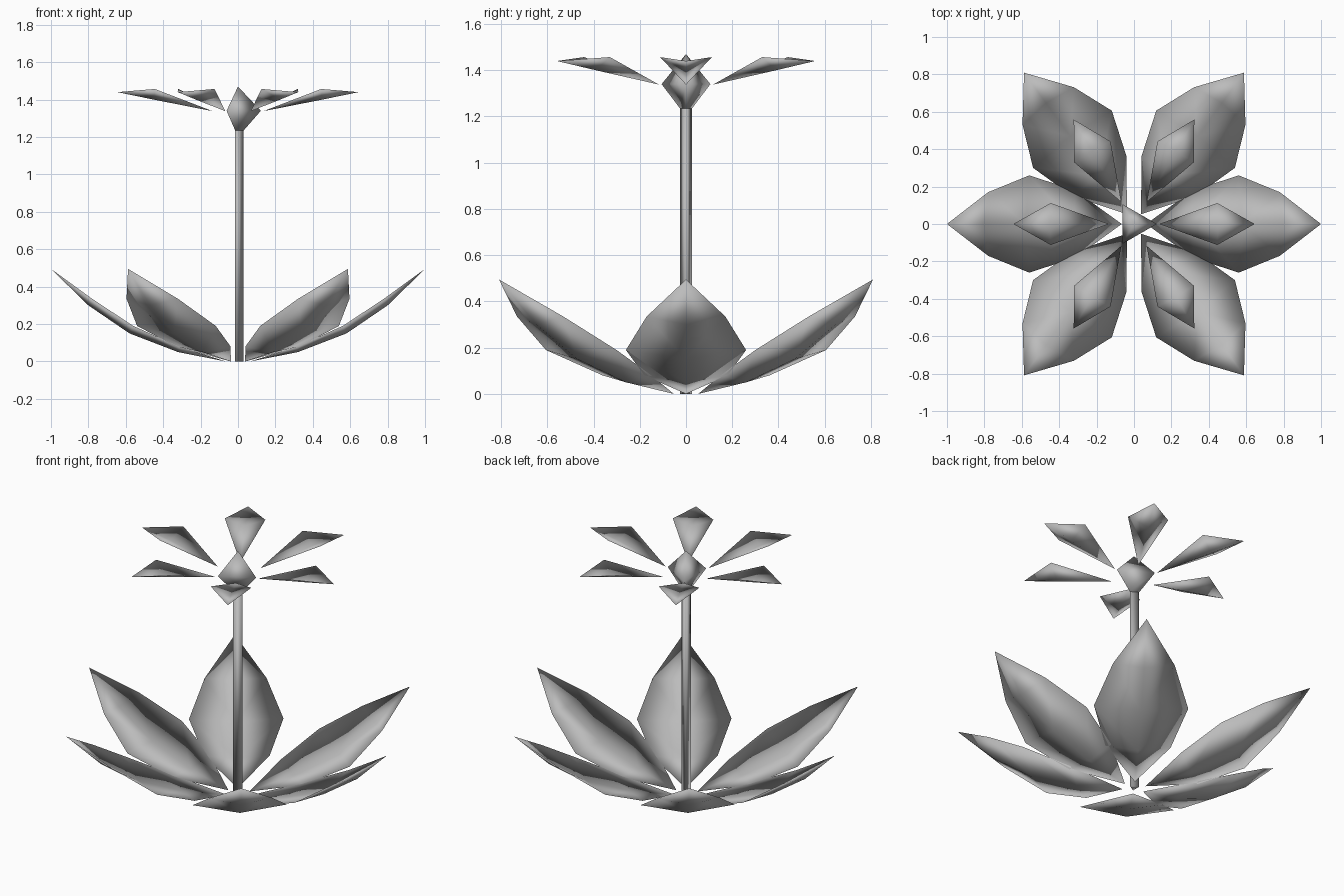
import bpy, bmesh
from math import sin, cos, pi, radians

cube = bpy.data.objects.get("Cube")
if cube:
    bpy.data.objects.remove(cube, do_unlink=True)

# One plain grey for the whole plant
GREY = (0.5, 0.5, 0.5, 1)
grey = bpy.data.materials.new("plain grey")
grey.use_nodes = True
grey.diffuse_color = GREY
bsdf = next(n for n in grey.node_tree.nodes if n.type == 'BSDF_PRINCIPLED')
bsdf.inputs["Base Color"].default_value = GREY
bsdf.inputs["Roughness"].default_value = 0.8


def finish(bm, name, turn=0):
    bmesh.ops.recalc_face_normals(bm, faces=bm.faces)
    for f in bm.faces:
        f.smooth = True
    mesh = bpy.data.meshes.new(name)
    bm.to_mesh(mesh)
    bm.free()
    mesh.materials.append(grey)
    obj = bpy.data.objects.new(name, mesh)
    obj.rotation_euler.z = radians(turn)
    bpy.context.collection.objects.link(obj)
    return obj


def three_sided(name, profile):
    """Loft triangular rings given as (radius, height)."""
    bm = bmesh.new()
    rings = []
    for r, z in profile:
        rings.append([bm.verts.new((r * cos(k * 2 * pi / 3), r * sin(k * 2 * pi / 3), z))
                      for k in range(3)])
    for a, b in zip(rings, rings[1:]):
        for k in range(3):
            n = (k + 1) % 3
            bm.faces.new((a[k], a[n], b[n], b[k]))
    bm.faces.new(rings[0])
    bm.faces.new(rings[-1])
    bmesh.ops.remove_doubles(bm, verts=bm.verts, dist=0.0005)
    return finish(bm, name)


def blade(name, base, rows, tip, thick, turn):
    """Thin cupped blade along +x; rows hold
    (centre x, centre z, edge x, edge half width, edge z)."""
    bm = bmesh.new()
    start, end = bm.verts.new(base), bm.verts.new(tip)
    edges = [[bm.verts.new((ex, s * w, ez)) for _, _, ex, w, ez in rows] for s in (1, -1)]
    for lift in (0, thick):  # under side, then upper side
        mid = [bm.verts.new((cx, 0, cz + lift)) for cx, cz, _, _, _ in rows]
        for edge in edges:
            bm.faces.new((start, mid[0], edge[0]))
            for i in range(len(rows) - 1):
                bm.faces.new((mid[i], mid[i + 1], edge[i + 1], edge[i]))
            bm.faces.new((mid[-1], end, edge[-1]))
    return finish(bm, name, turn)


# Stem and central bud
three_sided("stem", [(0.03, 0), (0.03, 1.24)])
three_sided("bud", [(0.03, 1.235), (0.122, 1.34), (0.0001, 1.47)])

# Six broad leaves around the foot
LEAF = [(0.32, 0.05, 0.315, 0.18, 0.08),
        (0.58, 0.15, 0.56, 0.26, 0.19),
        (0.80, 0.30, 0.78, 0.17, 0.335)]
for i, turn in enumerate((0, 54, 126, 180, 234, 306)):
    blade(f"leaf_{i + 1}", (0.065, 0, 0), LEAF, (1, 0, 0.495), 0.012, turn)

# Six small petals around the bud
PETAL = [(0.45, 1.40, 0.445, 0.112, 1.457)]
for i in range(6):
    blade(f"petal_{i + 1}", (0.135, 0, 1.338), PETAL, (0.645, 0, 1.44), 0.012, i * 60)
